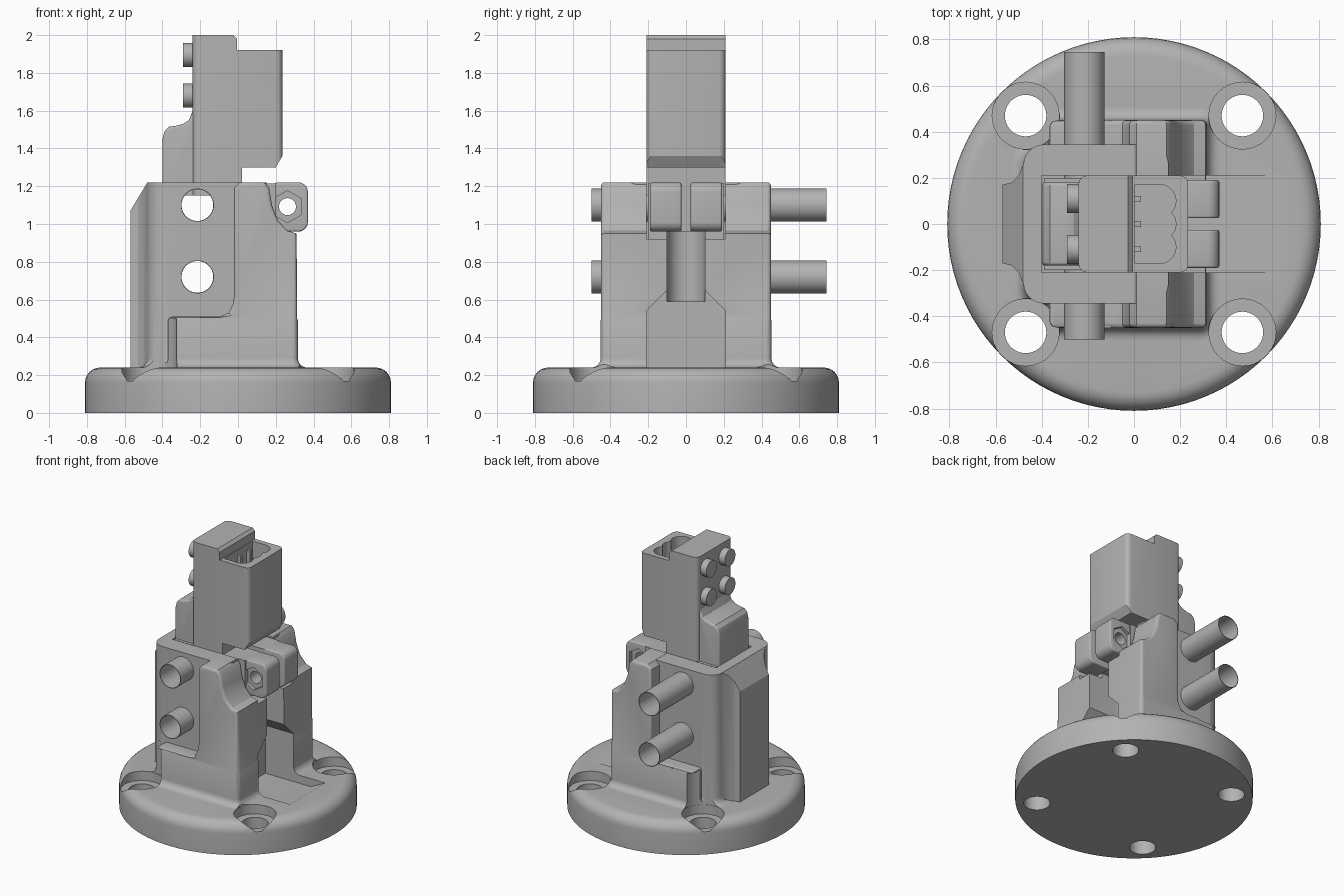
import bpy, bmesh
from math import sin, cos, pi
from mathutils import Vector

cube = bpy.data.objects.get("Cube")
if cube:
    bpy.data.objects.remove(cube, do_unlink=True)

grey = bpy.data.materials.new("plain grey")
grey.use_nodes = True
grey.diffuse_color = (0.45, 0.45, 0.45, 1)
grey.node_tree.nodes["Principled BSDF"].inputs["Base Color"].default_value = (0.45, 0.45, 0.45, 1)


def make(name, bm):
    bmesh.ops.recalc_face_normals(bm, faces=bm.faces)
    mesh = bpy.data.meshes.new(name)
    bm.to_mesh(mesh)
    bm.free()
    mesh.materials.append(grey)
    ob = bpy.data.objects.new(name, mesh)
    bpy.context.collection.objects.link(ob)
    return ob


def prism(name, pts, lo, hi, axis="y", bevel=0, pick=None):
    """Extrude a profile: xz along y, yz along x, or xy along z."""
    place = {"x": lambda a, b, d: (d, a, b),
             "y": lambda a, b, d: (a, d, b),
             "z": lambda a, b, d: (a, b, d)}[axis]
    bm = bmesh.new()
    face = bm.faces.new([bm.verts.new(place(a, b, lo)) for a, b in pts])
    geo = bmesh.ops.extrude_face_region(bm, geom=[face])["geom"]
    shift = Vector(place(0, 0, hi - lo))
    for v in geo:
        if isinstance(v, bmesh.types.BMVert):
            v.co += shift
    bmesh.ops.recalc_face_normals(bm, faces=bm.faces)
    if bevel:
        edges = [e for e in bm.edges if pick(e.verts[0].co, e.verts[1].co)]
        bmesh.ops.bevel(bm, geom=edges, offset=bevel, segments=4, profile=0.5,
                        affect="EDGES", clamp_overlap=False)
    return make(name, bm)


def box(name, x, y, z):
    return prism(name, [(x[0], z[0]), (x[1], z[0]), (x[1], z[1]), (x[0], z[1])], *y)


def circle(cx, cy, r, n=40):
    return [(cx + r * cos(2 * pi * i / n), cy + r * sin(2 * pi * i / n)) for i in range(n)]


def rounded(x0, x1, y0, y1, r, n=6):
    corners = [(x1 - r, y1 - r), (x0 + r, y1 - r), (x0 + r, y0 + r), (x1 - r, y0 + r)]
    return [(cx + r * cos((k + i / n) * pi / 2), cy + r * sin((k + i / n) * pi / 2))
            for k, (cx, cy) in enumerate(corners) for i in range(n + 1)]


def loft(name, rings):
    """Skin closed rings given as (z, points), with capped ends."""
    bm = bmesh.new()
    rows = [[bm.verts.new((x, y, z)) for x, y in pts] for z, pts in rings]
    n = len(rows[0])
    for a, b in zip(rows, rows[1:]):
        for i in range(n):
            j = (i + 1) % n
            bm.faces.new((a[i], a[j], b[j], b[i]))
    bm.faces.new(rows[0])
    bm.faces.new(rows[-1])
    return make(name, bm)


def flared(name, x0, x1, y, r, top, foot=0.05):
    """Rounded block with a concave fillet at its foot."""
    steps = [(0.2, foot)]
    steps += [(0.24 + foot * (1 - cos(a * pi / 12)), foot * (1 - sin(a * pi / 12))) for a in range(7)]
    steps += top
    return loft(name, [(z, rounded(x0 - o, x1 + o, -y - o, y + o, r + o)) for z, o in steps])


def combine(ob, operation, *others):
    for other in others:
        mod = ob.modifiers.new("bool", "BOOLEAN")
        mod.operation, mod.solver, mod.object = operation, "EXACT", other
        bpy.context.view_layer.objects.active = ob
        bpy.ops.object.modifier_apply(modifier=mod.name)
        bpy.data.objects.remove(other, do_unlink=True)


# round base with rolled rim
rim = [(0, 0.81), (0.16, 0.81)]
rim += [(0.16 + 0.08 * sin(a * pi / 12), 0.73 + 0.08 * cos(a * pi / 12)) for a in range(1, 7)]
base = loft("base", [(z, circle(0, 0, r, 96)) for z, r in rim])

# body: core, low shoulder, tall cheeks and back rib
body = flared("body", -0.48, 0.15, 0.345, 0.09, [(1.22, 0)])
shoulder = flared("shoulder", -0.37, 0.317, 0.452, 0.03, [(0.49, 0), (0.504, -0.006), (0.51, -0.02)])
cheek_profile = [(-0.2, 0.3), (-0.2, 0.505), (-0.1, 0.505), (-0.05, 0.53), (-0.025, 0.58),
                 (-0.02, 0.63), (-0.02, 1.19), (0.01, 1.221), (0.14, 1.221), (0.165, 1.19),
                 (0.18, 1.1), (0.21, 1.02), (0.26, 0.965), (0.31, 0.95), (0.315, 0.3)]
cheeks = prism("cheeks", cheek_profile, -0.45, 0.45, bevel=0.02,
               pick=lambda a, b: abs(a.y - b.y) < 0.01 and max(a.z, b.z) > 0.506)
half = [(-0.57, 0.17), (-0.53, 0.18), (-0.5, 0.21), (-0.475, 0.27), (-0.3, 0.27)]
rib = prism("rib", half + [(x, -y) for x, y in reversed(half)], 0.2, 1.219, "z")
combine(rib, "DIFFERENCE", prism("slope", [(-0.7, 0.853), (-0.48, 1.22), (-0.48, 1.4), (-0.7, 1.4)], -0.4, 0.4))
combine(body, "UNION", shoulder, cheeks, rib)

# cable channel, ramp and socket
opening = [(-0.21, 0.1), (0.21, 0.1), (0.21, 0.54), (0.1, 0.65), (0.1, 1.0),
           (-0.1, 1.0), (-0.1, 0.65), (-0.21, 0.54)]
combine(body, "DIFFERENCE",
        prism("channel", opening, 0.08, 0.7, "x"),
        prism("cable_bore", circle(0.08, 0, 0.1), 0.59, 1.0, "z"),
        box("socket", (-0.4, 0.5), (-0.21, 0.21), (0.92, 1.4)))
combine(base, "DIFFERENCE",
        prism("ramp", [(0.08, 0.18), (0.46, 0.18), (0.58, 0.24), (0.58, 0.4), (0.08, 0.4)], -0.21, 0.21))

# mounting holes with clearance
for x in (-0.47, 0.47):
    for y in (-0.47, 0.47):
        combine(base, "DIFFERENCE",
                prism("bolt_hole", circle(x, y, 0.09), -0.1, 0.5, "z"),
                prism("counterbore", circle(x, y, 0.145), 0.17, 0.5, "z"))
        combine(body, "DIFFERENCE", prism("clearance", circle(x, y, 0.147), 0.1, 0.5, "z"))

# insert that fills the socket
insert = box("insert", (-0.39, 0.2), (-0.2, 0.2), (0.91, 1.215))
combine(insert, "DIFFERENCE",
        box("split", (0.02, 0.4), (-0.025, 0.025), (0.8, 1.4)),
        prism("round_way", circle(0.08, 0, 0.1), 0.8, 0.96, "z"),
        box("slot_way", (0.08, 0.4), (-0.1, 0.1), (0.8, 0.96)))

# pivot tubes running through the body
for z in (0.72, 1.10):
    for part in (body, insert):
        combine(part, "DIFFERENCE", prism("bore", circle(-0.215, z, 0.087), -0.8, 0.8))
    tube = prism("cross_tube", circle(-0.215, z, 0.088), -0.5, 0.745)
    combine(tube, "DIFFERENCE", prism("tube_bore", circle(-0.215, z, 0.084), -0.8, 0.8))

# clamp ears with nut recess
for side in (-1, 1):
    lo, hi = sorted((0.025 * side, 0.19 * side))
    ear = prism("clamp_ear", rounded(0.165, 0.37, 0.96, 1.22, 0.05), lo, hi, bevel=0.01,
                pick=lambda a, b: abs(a.y - b.y) < 0.01)
    nut = sorted((0.165 * side, 0.3 * side))
    hexagon = [(0.262 + 0.085 * sin(i * pi / 3), 1.092 + 0.085 * cos(i * pi / 3)) for i in range(6)]
    combine(ear, "DIFFERENCE",
            prism("screw_hole", circle(0.262, 1.092, 0.045, 24), -0.5, 0.5),
            prism("nut_recess", hexagon, *nut))

# tall connector housing
housing = [(-0.24, 1.15), (-0.24, 2), (-0.025, 2), (-0.005, 1.98), (-0.005, 1.92), (0.235, 1.92),
           (0.235, 1.36), (0.2, 1.3), (0.02, 1.3), (0.02, 1.15)]
connector = prism("connector", housing, -0.21, 0.21, bevel=0.035,
                  pick=lambda a, b: abs(a.x - b.x) + abs(a.y - b.y) < 0.001
                  and (a.x > 0.2 or a.x < -0.2))
combine(connector, "DIFFERENCE", box("cavity", (0.003, 0.11), (-0.17, 0.17), (1.4, 1.95)))
for y in (-0.1, 0, 0.1):
    combine(connector, "DIFFERENCE", prism("lobe", circle(0.11, y, 0.072, 28), 1.4, 1.95, "z"))
for y in (-0.11, 0, 0.11):
    box("contact_rib", (-0.01, 0.03), (y - 0.012, y + 0.012), (1.39, 1.88))

# strain relief lump behind the connector
lump = [(-0.2, 1.15), (-0.4, 1.15), (-0.4, 1.45), (-0.39, 1.49), (-0.365, 1.515), (-0.33, 1.52),
        (-0.29, 1.53), (-0.26, 1.55), (-0.24, 1.6), (-0.2, 1.6)]
prism("strain_relief", lump, -0.18, 0.18, bevel=0.015,
      pick=lambda a, b: abs(a.y - b.y) < 0.01 and max(a.x, b.x) < -0.22)

# screw heads
for y in (-0.11, 0.11):
    for z in (1.68, 1.895):
        prism("screw_head", circle(y, z, 0.063, 28), -0.29, -0.22, "x")

# smooth curves, sharp edges
bpy.ops.object.select_all(action="DESELECT")
for ob in bpy.context.scene.objects:
    if ob.type == "MESH" and grey.name in ob.data.materials:
        ob.select_set(True)
        bpy.context.view_layer.objects.active = ob
bpy.ops.object.shade_smooth_by_angle(angle=pi / 6)
